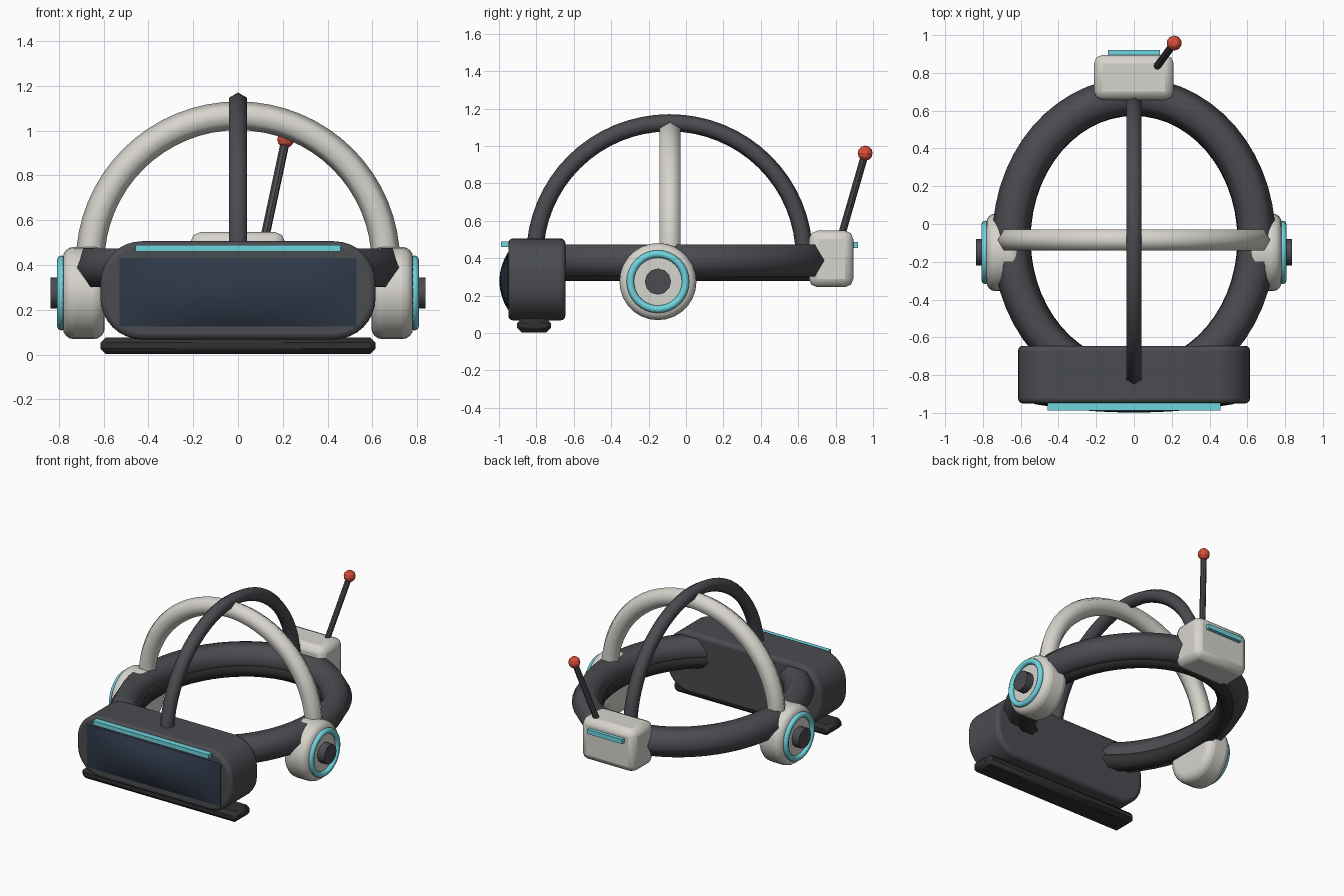
import bpy, bmesh, math
from math import sin, cos, pi
from mathutils import Vector

if "Cube" in bpy.data.objects:
    bpy.data.objects.remove(bpy.data.objects["Cube"])


def mat(name, rgb):
    m = bpy.data.materials.new(name)
    m.diffuse_color = (*rgb, 1)
    m.use_nodes = True
    m.node_tree.nodes["Principled BSDF"].inputs["Base Color"].default_value = m.diffuse_color
    return m


DARK = mat("dark_grey", (0.07, 0.072, 0.082))
BLACK = mat("rubber_black", (0.03, 0.03, 0.032))
LIGHT = mat("warm_white", (0.68, 0.66, 0.61))
CYAN = mat("cyan_glow", (0.16, 0.66, 0.74))
NAVY = mat("dark_glass", (0.028, 0.04, 0.065))
RED = mat("red_tip", (0.7, 0.08, 0.04))


def finish(name, bm, material, bevel=0, segs=2, mirror=False, angle=35):
    bmesh.ops.recalc_face_normals(bm, faces=bm.faces)
    me = bpy.data.meshes.new(name)
    bm.to_mesh(me)
    bm.free()
    ob = bpy.data.objects.new(name, me)
    bpy.context.collection.objects.link(ob)
    me.materials.append(material)
    if bevel:
        b = ob.modifiers.new("bevel", 'BEVEL')
        b.width, b.segments = bevel, segs
        b.limit_method, b.angle_limit = 'ANGLE', math.radians(50)
    if mirror:
        m = ob.modifiers.new("mirror", 'MIRROR')
        m.use_bisect_axis[0] = False
    bpy.ops.object.select_all(action='DESELECT')
    bpy.context.view_layer.objects.active = ob
    ob.select_set(True)
    bpy.ops.object.shade_smooth_by_angle(angle=math.radians(angle))
    return ob


def box(name, x, y, z, material, bevel=0, segs=2):
    bm = bmesh.new()
    bmesh.ops.create_cube(bm, size=1)
    for v in bm.verts:
        v.co = [(lo + hi) / 2 + c * (hi - lo) for (lo, hi), c in zip((x, y, z), v.co)]
    return finish(name, bm, material, bevel, segs, angle=30)


def tube(name, centre, ua, va, a, b, arc, r, n, steps, material):
    """Elliptical tube in the plane of ua/va; closed when arc is a full turn."""
    bm = bmesh.new()
    c, ua, va = Vector(centre), Vector(ua), Vector(va)
    side = ua.cross(va)
    closed = arc > 2 * pi - 0.01
    rings = []
    for i in range(steps if closed else steps + 1):
        t = arc * i / steps
        p = c + ua * a * cos(t) + va * b * sin(t)
        out = (ua * b * cos(t) + va * a * sin(t)).normalized()
        rings.append([bm.verts.new(p + r * (out * cos(q) + side * sin(q)))
                      for q in (2 * pi * k / n for k in range(n))])
    for i in range(steps):
        p, q = rings[i], rings[(i + 1) % len(rings)]
        for k in range(n):
            bm.faces.new((p[k], p[(k + 1) % n], q[(k + 1) % n], q[k]))
    if not closed:
        bm.faces.new(rings[0])
        bm.faces.new(rings[-1])
    return finish(name, bm, material, angle=62)


def rod(name, p, q, r, n, material, bevel=0, segs=2, mirror=False):
    p, q = Vector(p), Vector(q)
    bm = bmesh.new()
    bmesh.ops.create_cone(bm, cap_ends=True, segments=n, radius1=r, radius2=r,
                          depth=(q - p).length)
    rot = (q - p).to_track_quat('Z', 'Y').to_matrix()
    for v in bm.verts:
        v.co = rot @ v.co + (p + q) / 2
    return finish(name, bm, material, bevel, segs, mirror)


X, Y, Z = (1, 0, 0), (0, 1, 0), (0, 0, 1)

# Visor body: rounded rectangle profile extruded front to back
bm = bmesh.new()
w, h, rad, zc = 0.614, 0.219, 0.185, 0.287
profile = []
for k, (sx, sz) in enumerate(((1, 1), (-1, 1), (-1, -1), (1, -1))):
    for i in range(9):
        t = pi / 2 * (k + i / 8)
        profile.append((sx * (w - rad) + rad * cos(t), zc + sz * (h - rad) + rad * sin(t)))
face = bm.faces.new([bm.verts.new((x, -0.95, z)) for x, z in profile])
ext = bmesh.ops.extrude_face_region(bm, geom=[face])
for v in ext["geom"]:
    if isinstance(v, bmesh.types.BMVert):
        v.co.y = -0.645
if not face.is_valid or len([f for f in bm.faces if len(f.verts) > 4]) < 2:
    bm.faces.new([v for v in bm.verts if v.co.y < -0.9])
finish("visor_body", bm, DARK, 0.025, 3)

# Bulged glass front
bm = bmesh.new()
bmesh.ops.create_grid(bm, x_segments=16, y_segments=8, size=1)
rim = [e for e in bm.edges if e.is_boundary]
for v in bm.verts:
    u, s = v.co.x, v.co.y
    v.co = (0.53 * u, -0.953 - 0.045 * (1 - u * u) * (1 - s * s), 0.278 + 0.153 * s)
ext = bmesh.ops.extrude_edge_only(bm, edges=rim)
for v in ext["geom"]:
    if isinstance(v, bmesh.types.BMVert):
        v.co.y = -0.94
finish("front_glass", bm, NAVY)

# Light strip and lower bar
box("visor_light_strip", (-0.457, 0.457), (-0.988, -0.94), (0.46, 0.49), CYAN)
box("lower_bar", (-0.614, 0.614), (-0.903, -0.722), (0.003, 0.077), BLACK, 0.024, 1)

# Head ring, inner padding and the two arches
tube("head_ring", (0, -0.08, 0.388), X, Y, 0.65, 0.755, 2 * pi, 0.1, 6, 56, DARK)
tube("ring_padding", (0, -0.08, 0.33), X, Y, 0.607, 0.712, 2 * pi, 0.06, 6, 56, BLACK)
tube("cross_arch", (0, -0.085, 0.41), X, Z, 0.66, 0.656, pi, 0.064, 6, 32, LIGHT)
tube("long_arch", (0, -0.088, 0.41), Y, Z, 0.72, 0.714, pi, 0.046, 6, 32, DARK)

# Ear cups on both sides
ey, ez = -0.15, 0.275
rod("ear_cups", (0.595, ey, ez), (0.782, ey, ez), 0.206, 28, LIGHT, 0.05, 4, True)
ring = tube("ear_light_rings", (0.788, ey, ez), Y, Z, 0.148, 0.148, 2 * pi, 0.02, 8, 32, CYAN)
ring.modifiers.new("mirror", 'MIRROR')
rod("ear_hubs", (0.75, ey, ez), (0.836, ey, ez), 0.07, 12, DARK, mirror=True)

# Rear pack with its light strip
box("rear_pack", (-0.212, 0.21), (0.657, 0.895), (0.245, 0.547), LIGHT, 0.045, 2)
box("rear_light_strip", (-0.138, 0.138), (0.88, 0.92), (0.455, 0.487), CYAN)

# Antenna
rod("antenna_rod", (0.115, 0.825, 0.5), (0.213, 0.958, 0.96), 0.02, 8, DARK)
bm = bmesh.new()
bmesh.ops.create_uvsphere(bm, u_segments=10, v_segments=6, radius=0.04)
bmesh.ops.translate(bm, vec=(0.213, 0.958, 0.962), verts=bm.verts)
finish("antenna_tip", bm, RED, angle=20)
